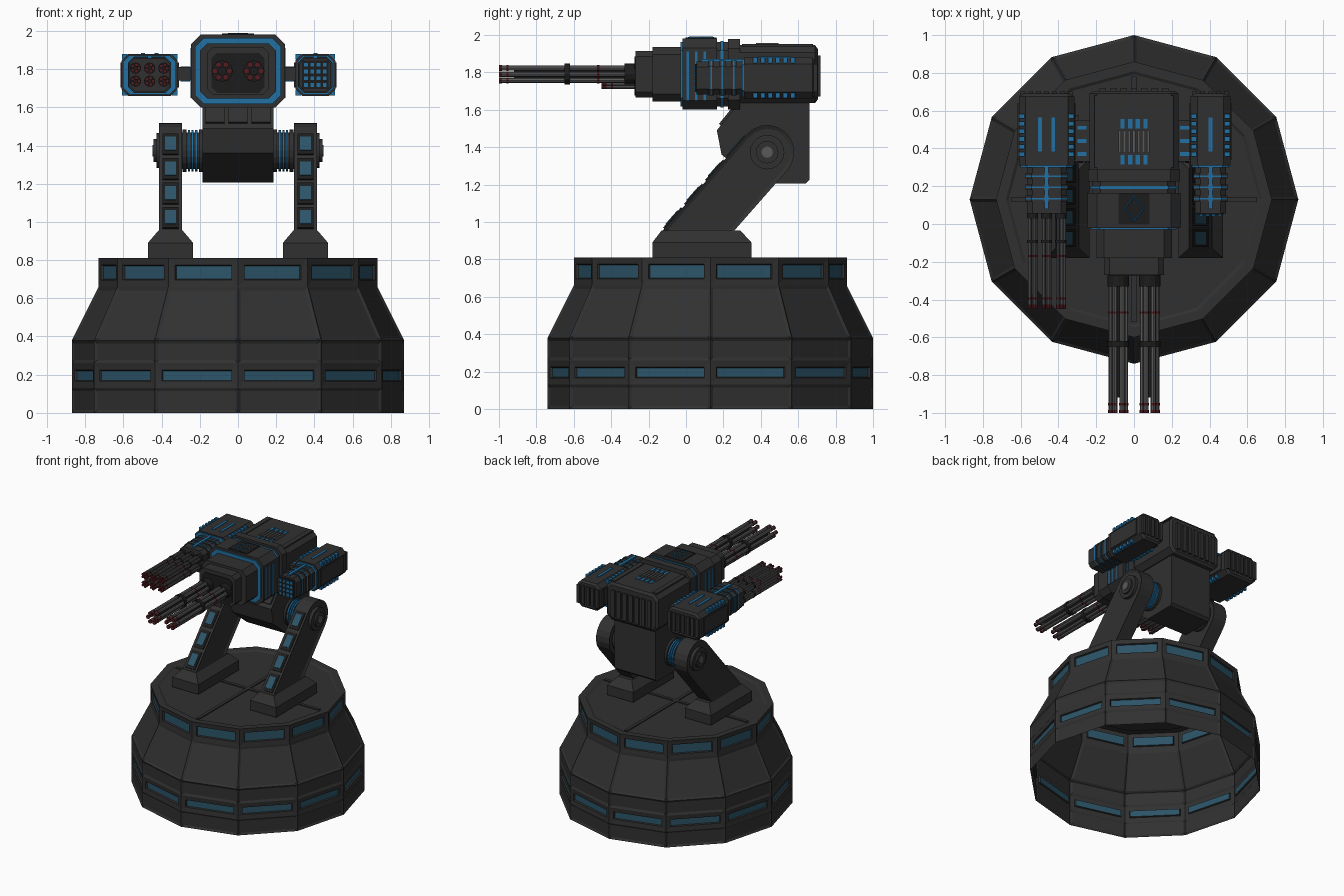
import bpy, bmesh
from math import sin, cos, pi, radians, atan2
from mathutils import Matrix, Vector

if "Cube" in bpy.data.objects:
    bpy.data.objects.remove(bpy.data.objects["Cube"])


def material(name, rgb):
    m = bpy.data.materials.new(name)
    m.diffuse_color = (*rgb, 1)
    m.use_nodes = True
    m.node_tree.nodes["Principled BSDF"].inputs["Base Color"].default_value = m.diffuse_color
    return m


DARK = material("dark_armour", (.03, .03, .03))
BLACK = material("black_metal", (.012, .012, .012))
STEEL = material("steel", (.1, .1, .1))
BLUE = material("blue_light", (.015, .16, .36))
GLASS = material("blue_glass", (.025, .09, .14))
RED = material("dark_red", (.09, .012, .015))


def finish(bm, name, *mats):
    me = bpy.data.meshes.new(name)
    bm.to_mesh(me)
    bm.free()
    ob = bpy.data.objects.new(name, me)
    for m in mats:
        me.materials.append(m)
    bpy.context.collection.objects.link(ob)
    return ob


def skin(rings, caps=(True, True)):
    """Bridge a list of equal-length point rings."""
    bm = bmesh.new()
    vs = [[bm.verts.new(p) for p in r] for r in rings]
    n = len(vs[0])
    for a, b in zip(vs, vs[1:]):
        for i in range(n):
            bm.faces.new((a[i], a[(i + 1) % n], b[(i + 1) % n], b[i]))
    if caps[0]:
        bm.faces.new(vs[0][::-1])
    if caps[1]:
        bm.faces.new(vs[-1])
    bmesh.ops.recalc_face_normals(bm, faces=bm.faces[:])
    return bm


def inset(bm, faces, t, d):
    bmesh.ops.inset_individual(bm, faces=faces, thickness=t, depth=d, use_even_offset=True)


def octagon(cx, cz, hw, hh, c, y):
    q = [(hw, hh - c), (hw - c, hh), (c - hw, hh), (-hw, hh - c),
         (-hw, c - hh), (c - hw, -hh), (hw - c, -hh), (hw, c - hh)]
    return [(cx + x, y, cz + z) for x, z in q]


def boxes(name, items, mat, rot=None):
    """One object from (centre, size) boxes."""
    bm = bmesh.new()
    for c, s in items:
        M = Matrix.Translation(c) @ (rot or Matrix()) @ Matrix.Diagonal((*s, 1))
        bmesh.ops.create_cube(bm, size=1, matrix=M)
    return finish(bm, name, mat)


def cylinders(name, items, mat, n=10):
    """One object from (start, end, radius) cylinders."""
    bm = bmesh.new()
    for a, b, r in items:
        a, b = Vector(a), Vector(b)
        M = Matrix.Translation((a + b) / 2) @ (b - a).to_track_quat('Z', 'Y').to_matrix().to_4x4()
        bmesh.ops.create_cone(bm, cap_ends=True, segments=n, radius1=r, radius2=r,
                              depth=(b - a).length, matrix=M)
    return finish(bm, name, mat)


def band(name, cx, cz, hw, hh, c, y0, y1, mat):
    finish(skin([octagon(cx, cz, hw, hh, c, y) for y in (y0, y1)]), name, mat)


# Twelve-sided base: open underneath, every facet panelled, two rows of windows
CY = .13
profile = [(0, .87), (.13, .87), (.26, .87), (.38, .87), (.66, .73), (.81, .73)]
bm = skin([[(r * sin(k * pi / 6), CY + r * cos(k * pi / 6), z) for k in range(12)]
           for z, r in profile], (False, True))
top = [f for f in bm.faces if len(f.verts) == 12]
if top[0].normal.z < 0:
    bmesh.ops.reverse_faces(bm, faces=bm.faces[:])
sides = [f for f in bm.faces if len(f.verts) == 4]
windows = [f for f in sides if .13 < f.calc_center_median().z < .26 or f.calc_center_median().z > .7]
panels = [f for f in sides if f not in windows]
inset(bm, panels, .016, -.008)
inset(bm, top, .05, 0)
inset(bm, top, .015, -.01)
inset(bm, windows, .036, -.004)
inset(bm, windows, .004, -.012)
for f in windows:
    f.material_index = 1
finish(bm, "base", DARK, GLASS)
boxes("base_top_seams", [((0, CY, .803), (.025, 1.3, .01)), ((0, CY, .803), (1.3, .025, .01))], DARK)

# Legs, feet and pivots on both sides
PY, PZ, PR = .434, 1.373, .145
edge = atan2(.75, .66)
arc = [(PY + PR * cos(edge + pi / 2 - pi * i / 10), PZ + PR * sin(edge + pi / 2 - pi * i / 10))
       for i in range(11)]
leg = [(-.137, .94), *arc, (.246, .94)]
for s, side in ((-1, "left"), (1, "right")):
    bm = skin([[(s * x, y, z) for y, z in leg] for x in (.293, .413)])
    inset(bm, [f for f in bm.faces if len(f.verts) > 4], .02, -.01)
    finish(bm, side + "_leg", DARK)
    foot = [(.81, .235, .472, -.18, .35), (.89, .235, .472, -.18, .35), (.955, .29, .416, -.13, .29)]
    finish(skin([[(s * a, c, z), (s * b, c, z), (s * b, d, z), (s * a, d, z)]
                 for z, a, b, c, d in foot]), side + "_foot", DARK)
    rot = Matrix.Rotation(edge - pi / 2, 4, 'X')
    spots = [(s * .353, .325 + (z - 1.469) * .88, z) for z in (1.405, 1.275, 1.147, 1.02)]
    boxes(side + "_leg_window_frames", [(p, (.085, .012, .145)) for p in spots], BLACK, rot)
    boxes(side + "_leg_windows", [(p, (.056, .02, .095)) for p in spots], GLASS, rot)

    def axle(name, parts, mat):
        cylinders(side + name, [((s * a, PY, PZ), (s * b, PY, PZ), r) for a, b, r in parts], mat, 20)
    axle("_hub_cap", [(.4, .428, .092), (.42, .442, .06)], DARK)
    axle("_hub_bolt", [(.43, .448, .03)], STEEL)
    axle("_pivot", [(.17, .295, .095), (.185, .205, .112), (.27, .29, .112)], DARK)
    axle("_pivot_rings", [(.213, .225, .108), (.233, .243, .108), (.251, .262, .108)], BLUE)

# Neck block between the legs
neck = [(.165, 1.49), (.295, 1.65), (.66, 1.65), (.66, 1.225), (.64, 1.206), (.38, 1.206), (.19, 1.36)]
finish(skin([[(x, y, z) for y, z in neck] for x in (-.187, .187)]), "neck", DARK)
slope = Matrix.Rotation(-atan2(.13, .16), 4, 'X')
boxes("neck_plates", [((x, .228, 1.572), (.1, .02, .14)) for x in (-.12, 0, .12)], DARK, slope)

# Main head: stepped octagonal hull
hull = [(-.27, .16, .125, .03), (-.18, .16, .125, .03), (-.18, .2, .145, .04), (-.02, .2, .145, .04),
        (-.02, .245, .19, .05), (.165, .245, .19, .05), (.165, .222, .172, .045), (.225, .222, .172, .045),
        (.225, .243, .188, .05), (.288, .243, .188, .05), (.288, .235, .155, .04), (.69, .235, .155, .04),
        (.705, .215, .135, .03)]
finish(skin([octagon(0, 1.79, w, h, c, y) for y, w, h, c in hull]), "head", DARK)
band("head_front_light", 0, 1.79, .226, .172, .045, -.03, -.01, BLUE)
band("head_seam_light", 0, 1.79, .23, .178, .048, .185, .2, BLUE)
band("gun_mount_face", 0, 1.78, .14, .105, .03, -.276, -.26, BLACK)
boxes("head_side_lights", [((s * .245, y, 1.78), (.008, .014, .26))
                           for s in (-1, 1) for y in (.01, .055, .1)], BLUE)
boxes("head_back_slats", [((-.165 + .055 * i, .705, 1.78), (.034, .03, .22)) for i in range(7)], DARK)
boxes("head_top_panel", [((0, .08, 1.98), (.165, .165, .012))], BLACK)
bpy.ops.mesh.primitive_torus_add(major_segments=4, minor_segments=4, major_radius=.065,
                                 minor_radius=.006, location=(0, .08, 1.986))
diamond = bpy.context.object
diamond.name = "head_top_diamond"
diamond.scale = (.77, 1, .7)
diamond.data.materials.append(BLUE)
boxes("head_top_vent", [((-.075 + .025 * i, .435, 1.948), (.014, .12, .016)) for i in range(7)], STEEL)
boxes("head_top_vent_lights", [((-.06 + .04 * i, y, 1.946), (.022, .05, .008))
                               for i in range(4) for y in (.34, .53)], BLUE)
boxes("head_top_rails", [((s * .19, .49, 1.945), (.04, .38, .012)) for s in (-1, 1)], DARK)


# Rotary barrel cluster
def cluster(name, x, z, y0, y1, R, r, count, rings, reds):
    spots = [(x + R * cos(2 * pi * i / count), z + R * sin(2 * pi * i / count)) for i in range(count)]
    cylinders(name + "_tubes", [((a, y0, b), (a, y1, b), r) for a, b in spots], STEEL, 8)
    cylinders(name + "_core", [((x, y0, z), (x, y1 + .08, z), R * .6)]
              + [((x, a, z), (x, b, z), R + r * 1.3) for a, b in rings], BLACK, 12)
    cylinders(name + "_bands", [((a, u, b), (a, v, b), r * 1.12) for a, b in spots for u, v in reds], RED, 8)


for s, side in ((-1, "left"), (1, "right")):
    cluster(side + "_main_gun", s * .083, 1.79, -.25, -.999, .038, .014, 6,
            [(-.65, -.62), (-.33, -.26)], [(-.475, -.462), (-.96, -.948), (-1, -.985)])

# Side pods: arm, rear housing, narrower front, lights
PZC = 1.77
for side, cx, hw, fw, stripes in (("left", -.4625, .147, .105, (-.035, .035)),
                                  ("right", .405, .105, .083, (0,))):
    s = -1 if cx < 0 else 1
    rings = [(.055, fw, .088, .03), (.31, fw, .088, .03), (.31, hw, .11, .035), (.675, hw, .11, .035),
             (.69, hw - .015, .095, .03)]
    finish(skin([octagon(cx, PZC, w, h, c, y) for y, w, h, c in rings]), side + "_pod", DARK)
    band(side + "_pod_front_light", cx, PZC, hw - .008, .102, .034, .3, .312, BLUE)
    for i, y in enumerate((.12, .18, .24)):
        band(f"{side}_pod_band_{i}", cx, PZC, fw + .006, .094, .032, y, y + .03, DARK)
        band(f"{side}_pod_band_light_{i}", cx, PZC, fw + .008, .096, .033, y + .01, y + .018, BLUE)
    boxes(side + "_pod_corner_lights", [((cx + a * (hw - .016), .37 + .04 * i, PZC + b * .094), (.028, .024, .028))
                                        for a in (-1, 1) for b in (-1, 1) for i in range(6)], BLUE)
    boxes(side + "_pod_top_stripes", [((cx + d, .475, PZC + .11), (.02, .18, .01)) for d in stripes]
          + [((cx, .19, PZC + .094), (.022, .22, .012))], BLUE)
    boxes(side + "_pod_side_plates", [((cx + a * hw, .49, PZC), (.014, .3, .13)) for a in (-1, 1)], DARK)
    n = round(hw * 2 / .045)
    boxes(side + "_pod_back_slats", [((cx + (i - (n - 1) / 2) * .042, .69, PZC), (.026, .024, .15))
                                     for i in range(n)], DARK)
    inner = abs(cx) - hw
    mid = (inner + .235) / 2
    boxes(side + "_pod_arm", [((s * mid, .44, 1.775), (inner - .215, .22, .07))], DARK)
    boxes(side + "_pod_arm_lights", [((s * mid, y, 1.775), (.05, .02, .078)) for y in (.37, .44, .51)], BLUE)

# Left pod guns: two rows of three
for i, x in enumerate((-.537, -.4625, -.388)):
    for j, z in enumerate((1.737, 1.805)):
        cluster(f"pod_gun_{i}{j}", x, z, .06, -.45, .018, .009, 5,
                [(.06, .03), (-.1, -.085)], [(-.175, -.163), (-.4, -.39), (-.451, -.425)])

# Right pod launcher: four by four cells
boxes("launcher_face", [((.405, .055, PZC), (.14, .012, .15))], BLACK)
boxes("launcher_cells", [((.405 + (i - 1.5) * .033, .05, PZC + (j - 1.5) * .035), (.02, .014, .02))
                         for i in range(4) for j in range(4)], BLUE)
